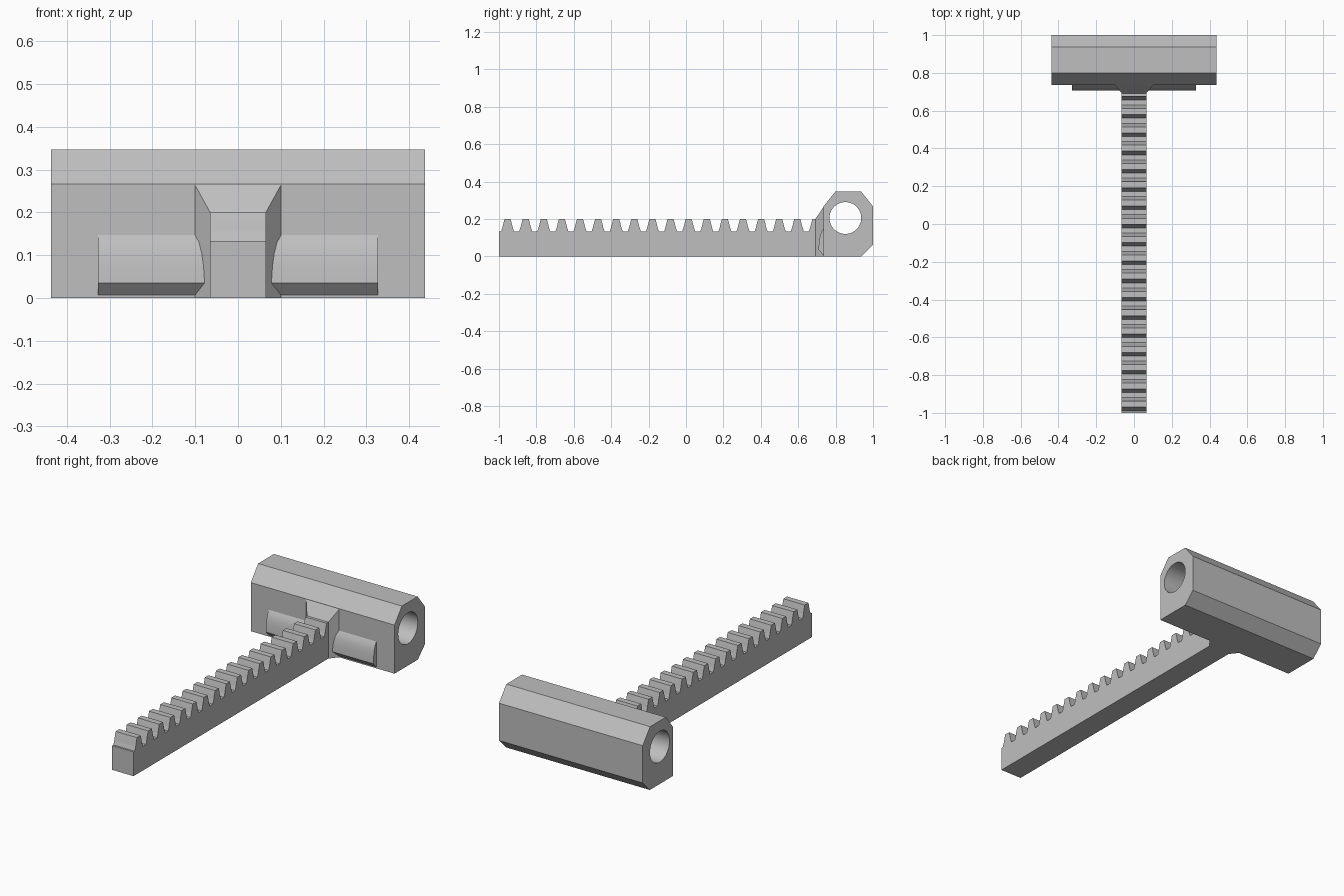
import bpy, bmesh, math

cube = bpy.data.objects.get("Cube")
if cube:
    bpy.data.objects.remove(cube, do_unlink=True)

grey = bpy.data.materials.new("plain grey")
grey.use_nodes = True
colour = (0.52, 0.52, 0.52, 1)
grey.diffuse_color = colour
grey.node_tree.nodes["Principled BSDF"].inputs["Base Color"].default_value = colour


def finish(name, bm):
    """Turn a bmesh into a named grey object."""
    bmesh.ops.recalc_face_normals(bm, faces=bm.faces)
    mesh = bpy.data.meshes.new(name)
    bm.to_mesh(mesh)
    bm.free()
    mesh.materials.append(grey)
    obj = bpy.data.objects.new(name, mesh)
    bpy.context.collection.objects.link(obj)
    return obj


def extrude_x(name, profile, x0, x1):
    """Extrude a closed (y, z) profile along x."""
    bm = bmesh.new()
    face = bm.faces.new([bm.verts.new((x0, y, z)) for y, z in profile])
    new = bmesh.ops.extrude_face_region(bm, geom=[face], use_keep_orig=True)
    verts = [v for v in new["geom"] if isinstance(v, bmesh.types.BMVert)]
    bmesh.ops.translate(bm, verts=verts, vec=(x1 - x0, 0, 0))
    return finish(name, bm)


def smooth(obj):
    bpy.ops.object.select_all(action="DESELECT")
    obj.select_set(True)
    bpy.context.view_layer.objects.active = obj
    bpy.ops.object.shade_smooth_by_angle(angle=math.radians(30))


FRONT = 0.735          # front face of the crossbar
NECK = 0.692           # where the rack meets the flared neck
HALF = 0.065           # half width of the rack
ROOT, TIP = 0.133, 0.2  # tooth heights

# Toothed rack
flank = [(0.035, ROOT), (0.0275, 0.155), (0.022, 0.178), (0.016, TIP)]
rack_profile = [(NECK, 0), (-1, 0), (-1, ROOT)]
teeth = 18
pitch = (NECK + 0.954) / (teeth - 1)
for i in range(teeth):
    centre = -0.954 + i * pitch
    rack_profile += [(centre - w, z) for w, z in flank]
    if i < teeth - 1:
        rack_profile += [(centre + w, z) for w, z in reversed(flank)]
rack_profile.append((NECK, TIP))
extrude_x("toothed_rack", rack_profile, -HALF, HALF)

# Flared neck between rack and crossbar
bm = bmesh.new()
for y, half, top in ((NECK, HALF, TIP), (FRONT + 0.002, 0.102, 0.267)):
    for x in (-half, half):
        for z in (0, top):
            bm.verts.new((x, y, z))
bmesh.ops.convex_hull(bm, input=bm.verts)
bmesh.ops.dissolve_limit(bm, angle_limit=0.02, verts=bm.verts, edges=bm.edges)
finish("flared_neck", bm)

# Chamfered crossbar with a round bore along its length
bar = extrude_x("crossbar", [(FRONT, 0), (0.938, 0), (1, 0.062), (1, 0.267),
                             (0.936, 0.347), (0.799, 0.347), (FRONT, 0.267)],
                -0.437, 0.437)
ring = [math.tau * i / 48 for i in range(48)]
cutter = extrude_x("bore_cutter", [(0.852 + 0.085 * math.cos(a), 0.205 + 0.085 * math.sin(a))
                                   for a in ring], -0.6, 0.6)
cutter.hide_render = True
bore = bar.modifiers.new("bore", "BOOLEAN")
bore.operation = "DIFFERENCE"
bore.solver = "EXACT"
bore.object = cutter
bpy.context.view_layer.objects.active = bar
bpy.ops.object.modifier_apply(modifier=bore.name)
bpy.data.objects.remove(cutter, do_unlink=True)
smooth(bar)

# Rounded pads on the front of the crossbar, either side of the neck
pad_profile = [(FRONT + 0.002, 0.15), (0.724, 0.13), (0.716, 0.105), (0.711, 0.075),
               (0.708, 0.035), (FRONT + 0.002, 0.005)]
for side, name in ((1, "left_pad"), (-1, "right_pad")):
    smooth(extrude_x(name, pad_profile, side * 0.06, side * 0.327))
